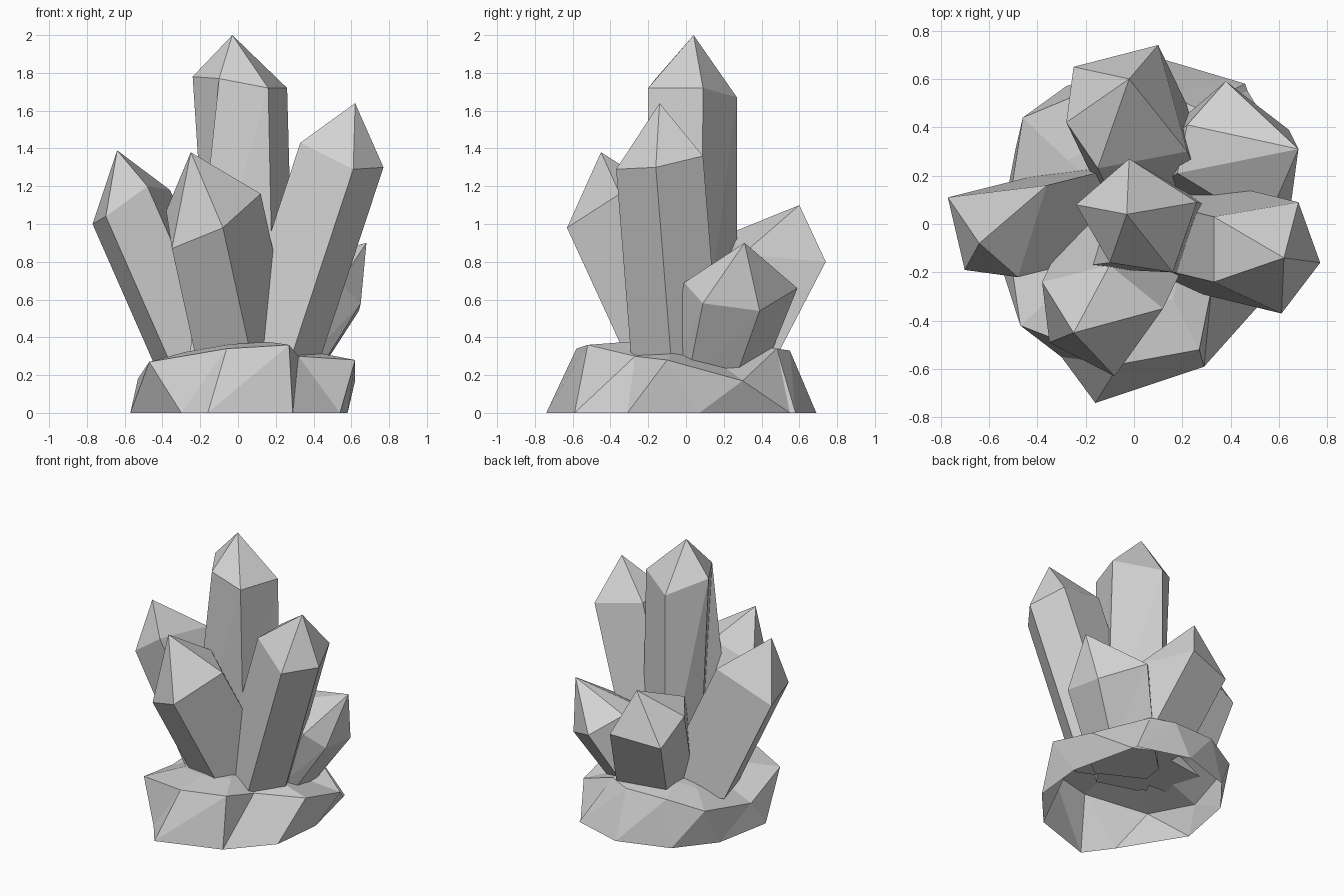
import bpy
import bmesh
from mathutils import Vector

default_cube = bpy.data.objects.get("Cube")
if default_cube:
    bpy.data.objects.remove(default_cube, do_unlink=True)

# One plain grey stone colour
stone = bpy.data.materials.new("Grey Stone")
stone.use_nodes = True
colour = (0.65, 0.65, 0.65, 1)
stone.diffuse_color = colour
stone.node_tree.nodes["Principled BSDF"].inputs["Base Color"].default_value = colour


def add_object(name, bm):
    """Turn a bmesh into a flat shaded stone object."""
    bmesh.ops.recalc_face_normals(bm, faces=bm.faces)
    mesh = bpy.data.meshes.new(name)
    bm.to_mesh(mesh)
    bm.free()
    mesh.materials.append(stone)
    obj = bpy.data.objects.new(name, mesh)
    bpy.context.collection.objects.link(obj)
    return obj


def add_ring(bm, points):
    return [bm.verts.new(point) for point in points]


def skin(bm, lower, upper):
    """Join two rings with pairs of triangles."""
    for i in range(len(lower)):
        j = (i + 1) % len(lower)
        bm.faces.new((lower[i], lower[j], upper[j]))
        bm.faces.new((lower[i], upper[j], upper[i]))


def fan(bm, ring, tip):
    """Close a ring with triangles that meet in a point."""
    point = bm.verts.new(tip)
    for i, vert in enumerate(ring):
        bm.faces.new((vert, ring[(i + 1) % len(ring)], point))


def slide_down(shoulder, lean, floor=.26, shrink=1):
    """Carry a shoulder ring down a leaning axis to a level base ring."""
    axis = Vector((*lean, -1))
    base = [Vector(p) + axis * (p[2] - floor) for p in shoulder]
    middle = sum(base, Vector()) / len(base)
    return [middle.lerp(point, shrink) for point in base]


def add_crystal(name, tip, shoulder, base):
    """Prism from a base ring to a shoulder ring, with a pointed top."""
    bm = bmesh.new()
    upper = add_ring(bm, shoulder)
    lower = add_ring(bm, base)
    skin(bm, lower, upper)
    fan(bm, upper, tip)
    bm.faces.new(lower[::-1])
    # Merge the triangles of sides that are nearly flat
    bmesh.ops.dissolve_limit(bm, angle_limit=.04, verts=bm.verts, edges=bm.edges)
    return add_object(name, bm)


# Tall crystal in the middle, slightly twisted towards its foot
add_crystal(
    "centre_crystal", (-.03, .04, 2),
    [(-.24, .08, 1.78), (-.1, -.16, 1.77), (.16, -.2, 1.72),
     (.26, .09, 1.72), (-.02, .27, 1.67)],
    [(-.14, .04, .26), (-.26, -.18, .26), (.19, -.2, .26),
     (.3, .08, .26), (-.02, .27, .26)])

# Crystals leaning out around it
shoulder = [(-.77, .11, 1), (-.7, -.19, 1.04), (-.48, -.22, 1.2), (-.36, .16, 1.18)]
add_crystal("right_crystal", (-.64, -.08, 1.39), shoulder,
            slide_down(shoulder, (.44, .11)))

shoulder = [(.33, -.24, 1.43), (.61, -.37, 1.29), (.77, -.16, 1.3),
            (.68, .09, 1.36), (.33, .03, 1.43)]
add_crystal("left_crystal", (.62, -.14, 1.64), shoulder,
            slide_down(shoulder, (-.33, .08)))

shoulder = [(-.38, -.24, 1.07), (-.35, -.49, .87), (-.08, -.63, .98),
            (.12, -.35, 1.16), (-.1, -.17, 1.2)]
add_crystal("front_crystal", (-.25, -.45, 1.38), shoulder,
            slide_down(shoulder, (.22, .46)))

shoulder = [(.1, .74, .8), (-.25, .65, .75), (-.28, .42, .91),
            (-.15, .23, .95), (.22, .3, .84)]
add_crystal("back_crystal", (-.02, .6, 1.1), shoulder,
            slide_down(shoulder, (.25, -.52)))

shoulder = [(.64, .39, .54), (.38, .59, .66), (.22, .41, .78),
            (.18, .21, .76), (.54, -.01, .69), (.65, .09, .58)]
add_crystal("back_left_crystal", (.68, .31, .9), shoulder,
            slide_down(shoulder, (-.5, -.28), floor=.17, shrink=.8))

# Rough rock base, a shell open underneath
foot = [(.29, -.59), (.54, -.31), (.58, .07), (.47, .55), (.46, .58), (.09, .69),
        (-.28, .57), (-.49, .31), (-.57, -.11), (-.3, -.55), (-.16, -.74)]
rim = [(.27, -.52, .36), (.32, -.27, .3), (.62, -.1, .28), (.62, .3, .17),
       (.26, .48, .34), (.1, .55, .33), (-.22, .54, .33), (-.46, .44, .27),
       (-.53, 0, .18), (-.47, -.42, .27), (-.06, -.58, .34)]
bm = bmesh.new()
foot_ring = add_ring(bm, [(x, y, 0) for x, y in foot])
rim_ring = add_ring(bm, rim)
crown_ring = add_ring(bm, [(x * .6, y * .6, z * .6 + .16) for x, y, z in rim])
skin(bm, foot_ring, rim_ring)
skin(bm, rim_ring, crown_ring)
fan(bm, crown_ring, (0, 0, .36))
add_object("rock_base", bm)
